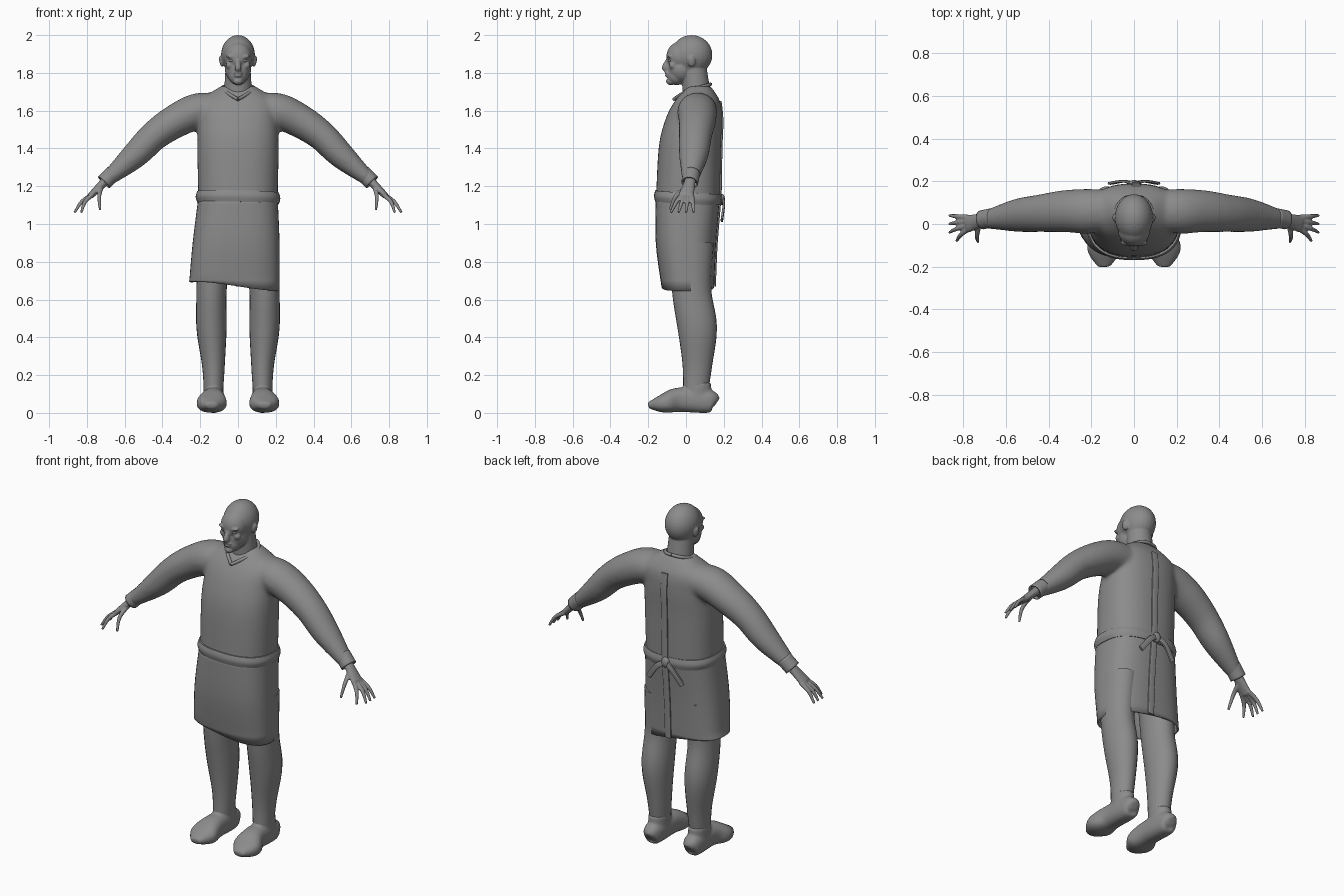
import bpy, bmesh, math
from mathutils import Vector, Matrix

if "Cube" in bpy.data.objects:
    bpy.data.objects.remove(bpy.data.objects["Cube"], do_unlink=True)

SIDES = (("left", 1), ("right", -1))
shade = (.26, .26, .26, 1)
grey = bpy.data.materials.new("plain grey")
grey.use_nodes = True
grey.diffuse_color = shade
grey.node_tree.nodes["Principled BSDF"].inputs["Base Color"].default_value = shade


def mirrored(path, side):
    return [(x * side, y, z) for x, y, z in path]


def spline(points, steps=5):
    """Smooth interpolation through points of any dimension."""
    result = []
    last = len(points) - 1
    for i in range(last):
        before, start = points[max(i - 1, 0)], points[i]
        end, after = points[i + 1], points[min(i + 2, last)]
        for step in range(steps):
            t = step / steps
            result.append([b + t / 2 * (c - a + t * (2 * a - 5 * b + 4 * c - d + t * (3 * (b - c) + d - a)))
                           for a, b, c, d in zip(before, start, end, after)])
    return result + [list(points[last])]


def tube(bm, path, across, deep=1, up=False, level=False, sides=24, power=2, caps=True):
    """Loft ovals along a path; deep is a list of radii or a ratio of across."""
    if not isinstance(across, list):
        across = [across] * len(path)
    if not isinstance(deep, list):
        deep = [radius * deep for radius in across]
    points = spline([(*p, a, d) for p, a, d in zip(path, across, deep)])
    reference = Vector((0, not up, up))
    rings = []
    for i, (x, y, z, wide, thick) in enumerate(points):
        following, previous = points[min(i + 1, len(points) - 1)], points[max(i - 1, 0)]
        along = (Vector(following[:3]) - Vector(previous[:3])).normalized()
        if level:
            along = Vector((0, 0, 1))
        v = (reference - along * along.dot(reference)).normalized()
        u = v.cross(along)
        ring = []
        for k in range(sides):
            angle = math.tau * k / sides
            c, s = (math.copysign(abs(f) ** (2 / power), f) for f in (math.cos(angle), math.sin(angle)))
            ring.append(bm.verts.new(Vector((x, y, z)) + u * wide * c + v * thick * s))
        rings.append(ring)
    for lower, upper in zip(rings, rings[1:]):
        for k in range(sides):
            bm.faces.new((lower[k - 1], lower[k], upper[k], upper[k - 1]))
    if caps:
        bm.faces.new(rings[0][::-1])
        bm.faces.new(rings[-1])
    return rings


def ball(bm, centre, size, tilt=0):
    matrix = Matrix.Translation(centre) @ Matrix.Rotation(tilt, 4, "Y") @ Matrix.Diagonal((*size, 1))
    bmesh.ops.create_uvsphere(bm, u_segments=24, v_segments=16, radius=1, matrix=matrix)


def finish(name, bm, voxel=0, smooth=4, thick=0):
    """Turn the mesh into an object; voxel fuses its parts into one skin."""
    bmesh.ops.recalc_face_normals(bm, faces=bm.faces)
    mesh = bpy.data.meshes.new(name)
    bm.to_mesh(mesh)
    bm.free()
    ob = bpy.data.objects.new(name, mesh)
    bpy.context.collection.objects.link(ob)
    mesh.materials.append(grey)
    if thick:
        ob.modifiers.new("Thickness", "SOLIDIFY").thickness = thick
    if voxel:
        fuse = ob.modifiers.new("Fuse", "REMESH")
        fuse.mode, fuse.voxel_size, fuse.use_smooth_shade = "VOXEL", voxel, True
        soften = ob.modifiers.new("Soften", "SMOOTH")
        soften.iterations, soften.factor = smooth, .5
        mesh.shade_smooth()
    else:
        bpy.ops.object.select_all(action="DESELECT")
        ob.select_set(True)
        bpy.context.view_layer.objects.active = ob
        bpy.ops.object.shade_smooth_by_angle(angle=math.radians(45))


# Robe top: torso and sleeves fused together
torso_path = [(0, .01, 1.1), (0, .02, 1.4), (0, .04, 1.55), (0, .06, 1.65), (0, .07, 1.73)]
torso_depth = [.17, .165, .15, .12, .06]
sleeve_path = [(.06, .07, 1.6), (.2, .06, 1.6), (.32, .06, 1.55), (.44, .05, 1.47), (.55, .04, 1.36), (.7, .02, 1.23)]
bm = bmesh.new()
tube(bm, torso_path, [.21, .215, .21, .2, .09], torso_depth, level=True, sides=40, power=2.4)
for side, s in SIDES:
    tube(bm, mirrored(sleeve_path, s), [.08, .095, .09, .08, .07, .037], 1.1)
finish("robe_top", bm, voxel=.011, smooth=8)

# Sleeve cuffs
for side, s in SIDES:
    bm = bmesh.new()
    tube(bm, mirrored([(.66, .03, 1.27), (.71, .02, 1.22)], s), .043, 1.05, caps=False)
    finish(side + "_cuff", bm, thick=.008)

# Skirt, open below, with a slanted wavy hem
skirt_path = [(0, .01, 1.14), (-.01, 0, .9), (-.02, .01, .67)]
skirt_depth = [.17, .16, .14]
bm = bmesh.new()
rings = tube(bm, skirt_path, [.21, .23, .24], skirt_depth, level=True, sides=48, power=2.7, caps=False)
for vert in rings[-1]:
    vert.co.z -= .07 * vert.co.x + .01 * math.sin(9 * vert.co.x)
finish("skirt", bm, thick=.01)

# Belt, sloping a little to the back and left
bm = bmesh.new()
tube(bm, [(0, .01, z) for z in (1.11, 1.14, 1.17)], [.216, .224, .216], .8, level=True, sides=48, power=2.5)
for vert in bm.verts:
    vert.co.z -= .05 * vert.co.y + .02 * vert.co.x
finish("belt", bm)

# Belt knot with two hanging tails
bm = bmesh.new()
knot = Vector((0, .19, 1.13))
ball(bm, knot, (.025, .016, .03))
for side, s in SIDES:
    tail = [knot, knot + Vector((.05 * s, .01, -.03)), knot + Vector((.11 * s, 0, -.11))]
    tube(bm, tail, .016, .4, sides=12, power=4)
finish("belt_knot", bm)

# Overlapping closure following the back of the robe
bm = bmesh.new()
for path, depth in ((torso_path[:-1], torso_depth), (skirt_path, skirt_depth)):
    strip = [(.01, y + d, z) for (x, y, z), d in zip(path, depth)]
    tube(bm, strip, .02, .4, sides=16, power=5)
finish("back_closure", bm)

# Pointed collar band
bm = bmesh.new()
collar_path = [(0, .13, 1.74), (.05, .115, 1.735), (.085, .06, 1.72), (.06, -.01, 1.695), (0, -.065, 1.66)]
for side, s in SIDES:
    tube(bm, mirrored(collar_path, s), .009, up=True, sides=10)
finish("collar", bm)

# Head and neck fused from simple masses
bm = bmesh.new()
tube(bm, [(0, .06, 1.65), (0, .04, 1.85)], [.077, .065])
for centre, size in (
        ((0, .03, 1.895), (.09, .11, .105)),    # skull
        ((0, -.03, 1.885), (.075, .074, .08)),  # forehead
        ((0, -.025, 1.82), (.07, .07, .075)),   # jaw
        ((0, -.05, 1.785), (.05, .05, .05)),    # mouth
        ((0, -.08, 1.755), (.026, .026, .02)),  # chin
        ((0, -.1, 1.8), (.025, .013, .007)),    # upper lip
        ((0, -.1, 1.785), (.02, .012, .007))):  # lower lip
    ball(bm, centre, size)
tube(bm, [(0, -.09, 1.88), (0, -.11, 1.83), (0, -.1, 1.815)], [.009, .018, .014], sides=12)
for side, s in SIDES:
    ball(bm, (.036 * s, -.088, 1.885), (.03, .014, .008), -.15 * s)  # brow
    ball(bm, (.045 * s, -.07, 1.84), (.02, .02, .02))                # cheek
    ball(bm, (.09 * s, .03, 1.86), (.009, .02, .03), .2 * s)         # ear
finish("head", bm, voxel=.0055)
for side, s in SIDES:
    bm = bmesh.new()
    ball(bm, (.034 * s, -.083, 1.866), (.015, .013, .009))
    finish(side + "_eye", bm)

# Hands: palm, four fanned fingers and a thumb
fingers = [[(.725, 0, 1.19), (.735, -.055, 1.145), (.73, -.085, 1.075)]]
for i in range(4):
    root = Vector((.77, -.02 + .017 * i, 1.155))
    tip = Vector((.83 + .035 * min(i, 1), -.08 + .04 * i, 1.06))
    fingers.append([root, root.lerp(tip, .5) + Vector((.01, 0, .01)), tip])
for side, s in SIDES:
    bm = bmesh.new()
    tube(bm, mirrored([(.66, .03, 1.27), (.71, .02, 1.22), (.78, 0, 1.15)], s), [.026, .023, .017], [.03, .03, .042])
    for finger in fingers:
        tube(bm, mirrored(finger, s), [.013, .011, .007], sides=12)
    finish(side + "_hand", bm, voxel=.005, smooth=3)

# Legs and shoes
leg_path = [(.13, .03, .9), (.14, .03, .65), (.14, .06, .45), (.13, .06, .25), (.13, .05, .1)]
sole_path = [(.13, .16, .05), (.13, .13, .06), (.13, -.03, .07), (.14, -.12, .05), (.14, -.2, .04)]
for side, s in SIDES:
    bm = bmesh.new()
    tube(bm, mirrored(leg_path, s), [.09, .08, .08, .06, .05], 1.3)
    finish(side + "_leg", bm)
    bm = bmesh.new()
    tube(bm, mirrored([(.13, .06, .16), (.13, .06, .05)], s), .053, 1.4)
    tube(bm, mirrored(sole_path, s), [.02, .05, .06, .08, .03], [.02, .06, .065, .05, .016], up=True, power=2.4)
    finish(side + "_shoe", bm, voxel=.008, smooth=6)
